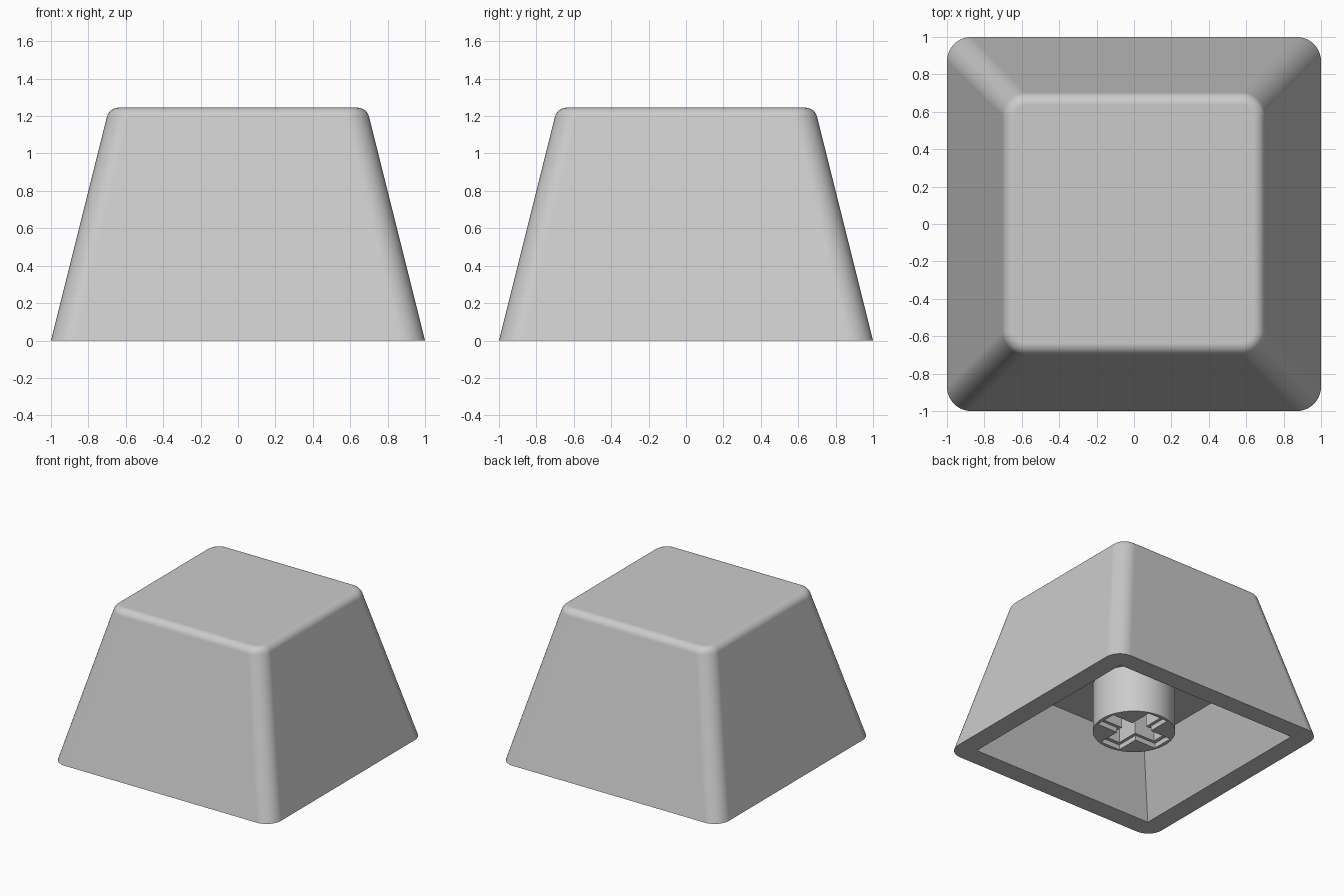
import bpy, bmesh
from math import pi, cos, sin, atan

cube = bpy.data.objects.get("Cube")
if cube:
    bpy.data.objects.remove(cube, do_unlink=True)

HEIGHT, SLOPE = 1.245, 0.25      # overall height, inward lean of the walls
CEILING, CEILING_HALF = 0.5, 0.61
RIM = 0.84                       # half width of the hollow at its mouth
STEM_Z, STEM_R = 0.105, 0.31

grey = bpy.data.materials.new("light grey plastic")
grey.use_nodes = True
colour = (0.6, 0.6, 0.6, 1)
grey.diffuse_color = colour
grey.node_tree.nodes["Principled BSDF"].inputs["Base Color"].default_value = colour


def make_object(name, bm):
    bmesh.ops.recalc_face_normals(bm, faces=bm.faces)
    mesh = bpy.data.meshes.new(name)
    bm.to_mesh(mesh)
    bm.free()
    mesh.materials.append(grey)
    obj = bpy.data.objects.new(name, mesh)
    bpy.context.collection.objects.link(obj)
    return obj


def rounded_square(half, radius, z, steps=10):
    points = []
    for corner, (sx, sy) in enumerate([(1, 1), (-1, 1), (-1, -1), (1, -1)]):
        for i in range(steps + 1):
            a = (corner + i / steps) * pi / 2
            points.append((sx * (half - radius) + radius * cos(a),
                           sy * (half - radius) + radius * sin(a), z))
    return points


def loft(rings):
    bm = bmesh.new()
    loops = [[bm.verts.new(p) for p in ring] for ring in rings]
    for low, high in zip(loops, loops[1:]):
        n = len(low)
        for i in range(n):
            j = (i + 1) % n
            bm.faces.new((low[i], low[j], high[j], high[i]))
    bm.faces.new(loops[0][::-1])
    bm.faces.new(loops[-1])
    # Square rings collapse each corner to one point
    bmesh.ops.remove_doubles(bm, verts=bm.verts, dist=1e-5)
    bmesh.ops.dissolve_degenerate(bm, edges=bm.edges, dist=1e-5)
    return bm


def prism(outline, low, high):
    return loft([[(x, y, z) for x, y in outline] for z in (low, high)])


def cross(arm, w):
    points = []
    for c, s in [(1, 0), (0, 1), (-1, 0), (0, -1)]:
        points += [(c * x - s * y, s * x + c * y)
                   for x, y in [(arm, -w), (arm, w), (w, w)]]
    return points


def smooth(obj):
    bpy.ops.object.select_all(action='DESELECT')
    obj.select_set(True)
    bpy.context.view_layer.objects.active = obj
    bpy.ops.object.shade_smooth_by_angle(angle=pi / 6)
    # Keep the large faces evenly shaded beside the roundings
    weighted = obj.modifiers.new("even_shading", 'WEIGHTED_NORMAL')
    weighted.keep_sharp = True


# Cap shell: hollow ceiling, rim, leaning walls, rounded top edge
rings = [rounded_square(CEILING_HALF, 0, CEILING),
         rounded_square(RIM, 0, 0),
         rounded_square(1, 0.13, 0)]
fillet, lean = 0.065, atan(SLOPE)
centre_z = HEIGHT - fillet
centre_x = 1 - SLOPE * centre_z - fillet / cos(lean)
for i in range(9):
    a = lean + (pi / 2 - lean) * i / 8
    offset = fillet * cos(a)
    rings.append(rounded_square(centre_x + offset, 0.06 + offset,
                                centre_z + fillet * sin(a)))
cap = make_object("cap_shell", loft(rings))
smooth(cap)

# Round stem hanging from the ceiling
circle = [(STEM_R * cos(i * pi / 32), STEM_R * sin(i * pi / 32)) for i in range(64)]
stem = make_object("stem", prism(circle, STEM_Z, CEILING))

# Cross-shaped socket: a shallow wide step, then the deep slot
for arm, w, depth in [(0.28, 0.09, 0.04), (0.25, 0.065, 0.36)]:
    cutter = make_object("socket_cutter",
                         prism(cross(arm, w), STEM_Z - 0.1, STEM_Z + depth))
    cutter.hide_render = True
    cut = stem.modifiers.new("socket", 'BOOLEAN')
    cut.operation, cut.solver, cut.object = 'DIFFERENCE', 'EXACT', cutter
    bpy.context.view_layer.objects.active = stem
    bpy.ops.object.modifier_apply(modifier=cut.name)
    bpy.data.objects.remove(cutter, do_unlink=True)
smooth(stem)
